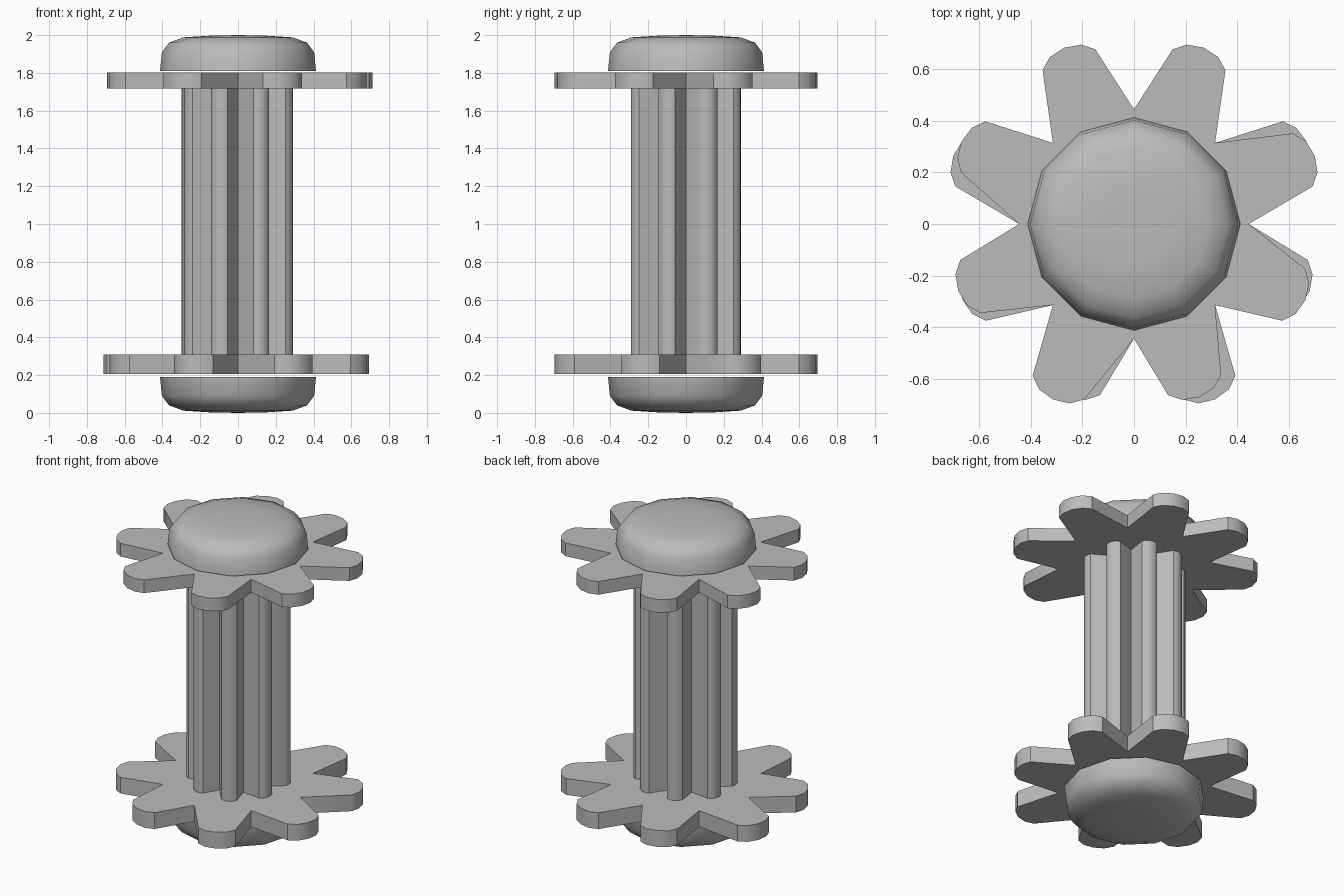
import bpy
import bmesh
from math import cos, sin, radians, pi

cube = bpy.data.objects.get("Cube")
if cube:
    bpy.data.objects.remove(cube, do_unlink=True)

grey = bpy.data.materials.new("plain grey")
grey.use_nodes = True
colour = (0.5, 0.5, 0.5, 1)
grey.diffuse_color = colour
grey.node_tree.nodes["Principled BSDF"].inputs["Base Color"].default_value = colour

# Slightly uneven teeth: direction in degrees and shoulder radius
TEETH = [(20.8, 0.70), (68.4, 0.686), (111.6, 0.686), (154.4, 0.692),
         (200.9, 0.68), (245.2, 0.70), (290.6, 0.668), (336.1, 0.678)]
# Rounded tooth tip: sideways offset and reach beyond the shoulder
TIP = [(-0.11, 0), (-0.065, 0.037), (0, 0.05), (0.065, 0.037), (0.11, 0)]
VALLEY = 0.445


def gear_outline(scale=1, flip=1):
    """Toothed outline; flip=-1 mirrors it left to right."""
    points = []
    for i, (angle, radius) in enumerate(TEETH):
        valley = i * pi / 4
        points.append((VALLEY * cos(valley), VALLEY * sin(valley)))
        c, s = cos(radians(angle)), sin(radians(angle))
        for side, reach in TIP:
            r = radius + reach
            points.append((r * c - side * s, r * s + side * c))
    return [(x * scale * flip, y * scale) for x, y in points]


def finish(name, bm, angle):
    bmesh.ops.recalc_face_normals(bm, faces=bm.faces)
    mesh = bpy.data.meshes.new(name)
    bm.to_mesh(mesh)
    bm.free()
    mesh.materials.append(grey)
    obj = bpy.data.objects.new(name, mesh)
    bpy.context.collection.objects.link(obj)
    bpy.ops.object.select_all(action='DESELECT')
    obj.select_set(True)
    bpy.context.view_layer.objects.active = obj
    bpy.ops.object.shade_smooth_by_angle(angle=radians(angle))


def extruded(name, outline, z0, z1):
    bm = bmesh.new()
    face = bm.faces.new([bm.verts.new((x, y, z0)) for x, y in outline])
    top = bmesh.ops.extrude_face_region(bm, geom=[face], use_keep_orig=True)
    verts = [v for v in top["geom"] if isinstance(v, bmesh.types.BMVert)]
    bmesh.ops.translate(bm, verts=verts, vec=(0, 0, z1 - z0))
    finish(name, bm, 35)


def cap(name, base, direction):
    """Twelve-sided rounded cap growing from its flat base."""
    profile = [(0.413, 0), (0.403, 0.1), (0.365, 0.15), (0.29, 0.178), (0.15, 0.187)]
    bm = bmesh.new()
    rings = []
    for r, h in profile:
        rings.append([bm.verts.new((r * cos(k * pi / 6), r * sin(k * pi / 6),
                                    base + direction * h)) for k in range(12)])
    for a, b in zip(rings, rings[1:]):
        for k in range(12):
            n = (k + 1) % 12
            bm.faces.new((a[k], a[n], b[n], b[k]))
    bm.faces.new(rings[0])
    centre = bm.verts.new((0, 0, base + direction * 0.19))
    for k in range(12):
        bm.faces.new((rings[-1][k], rings[-1][(k + 1) % 12], centre))
    finish(name, bm, 50)


# Toothed plates, the lower one turned over
extruded("upper_gear", gear_outline(), 1.718, 1.803)
extruded("lower_gear", gear_outline(flip=-1), 0.205, 0.31)

# Fluted column between the plates
extruded("fluted_column", gear_outline(0.42, -1), 0.31, 1.718)

# Rounded end caps
cap("upper_cap", 1.81, 1)
cap("lower_cap", 0.19, -1)
